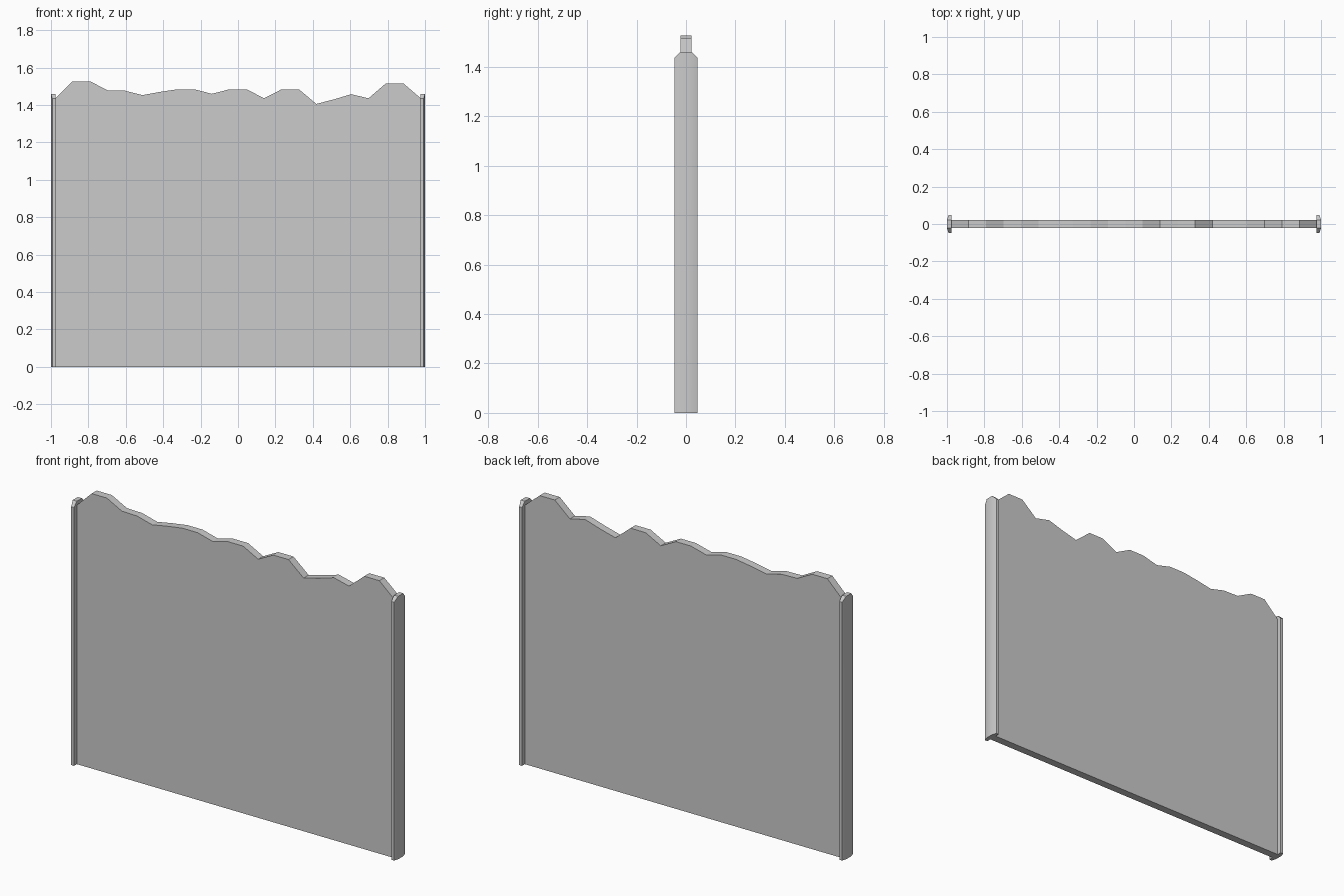
import bpy, bmesh, math

if "Cube" in bpy.data.objects:
    bpy.data.objects.remove(bpy.data.objects["Cube"])

def make_object(name, bm):
    bmesh.ops.recalc_face_normals(bm, faces=bm.faces[:])
    mesh = bpy.data.meshes.new(name)
    bm.to_mesh(mesh)
    bm.free()
    obj = bpy.data.objects.new(name, mesh)
    bpy.context.collection.objects.link(obj)
    return obj

# Wall panel: uneven top edge at even spacing, extruded through its thickness
HALF, THICK = 0.977, 0.044
tops = [1.436, 1.527, 1.527, 1.479, 1.477, 1.453, 1.47, 1.484, 1.484, 1.46, 1.484,
        1.484, 1.436, 1.484, 1.484, 1.406, 1.43, 1.458, 1.436, 1.516, 1.516, 1.436]
outline = [(-HALF, 0)]
outline += [(-HALF + 2 * HALF * i / (len(tops) - 1), z) for i, z in enumerate(tops)]
outline += [(HALF, 0)]
bm = bmesh.new()
face = bm.faces.new([bm.verts.new((x, -THICK / 2, z)) for x, z in outline])
ext = bmesh.ops.extrude_face_region(bm, geom=[face])
bmesh.ops.translate(bm, vec=(0, THICK, 0),
                    verts=[v for v in ext['geom'] if isinstance(v, bmesh.types.BMVert)])
make_object("wall_panel", bm)

# End posts: shallow rounded section with a bevelled top, mirrored across x
section = [(0.975, -0.047, 1.435), (0.992, -0.047, 1.435), (1.0, -0.022, 1.46),
           (1.0, 0.022, 1.46), (0.992, 0.047, 1.435), (0.975, 0.047, 1.435),
           (0.975, 0.022, 1.46), (0.975, -0.022, 1.46)]
bm = bmesh.new()
low = [bm.verts.new((x, y, 0)) for x, y, z in section]
high = [bm.verts.new(p) for p in section]
n = len(section)
for i in range(n):
    j = (i + 1) % n
    bm.faces.new((low[i], low[j], high[j], high[i]))
for ring in (low, high):
    for quad in ((0, 1, 2, 7), (7, 2, 3, 6), (6, 3, 4, 5)):
        bm.faces.new([ring[k] for k in quad])
post = make_object("end_post", bm)
mirror = post.modifiers.new("Mirror", 'MIRROR')
mirror.use_axis = (True, False, False)
mirror.use_mirror_merge = False
bpy.context.view_layer.objects.active = post
post.select_set(True)
bpy.ops.object.shade_smooth_by_angle(angle=math.radians(40))
